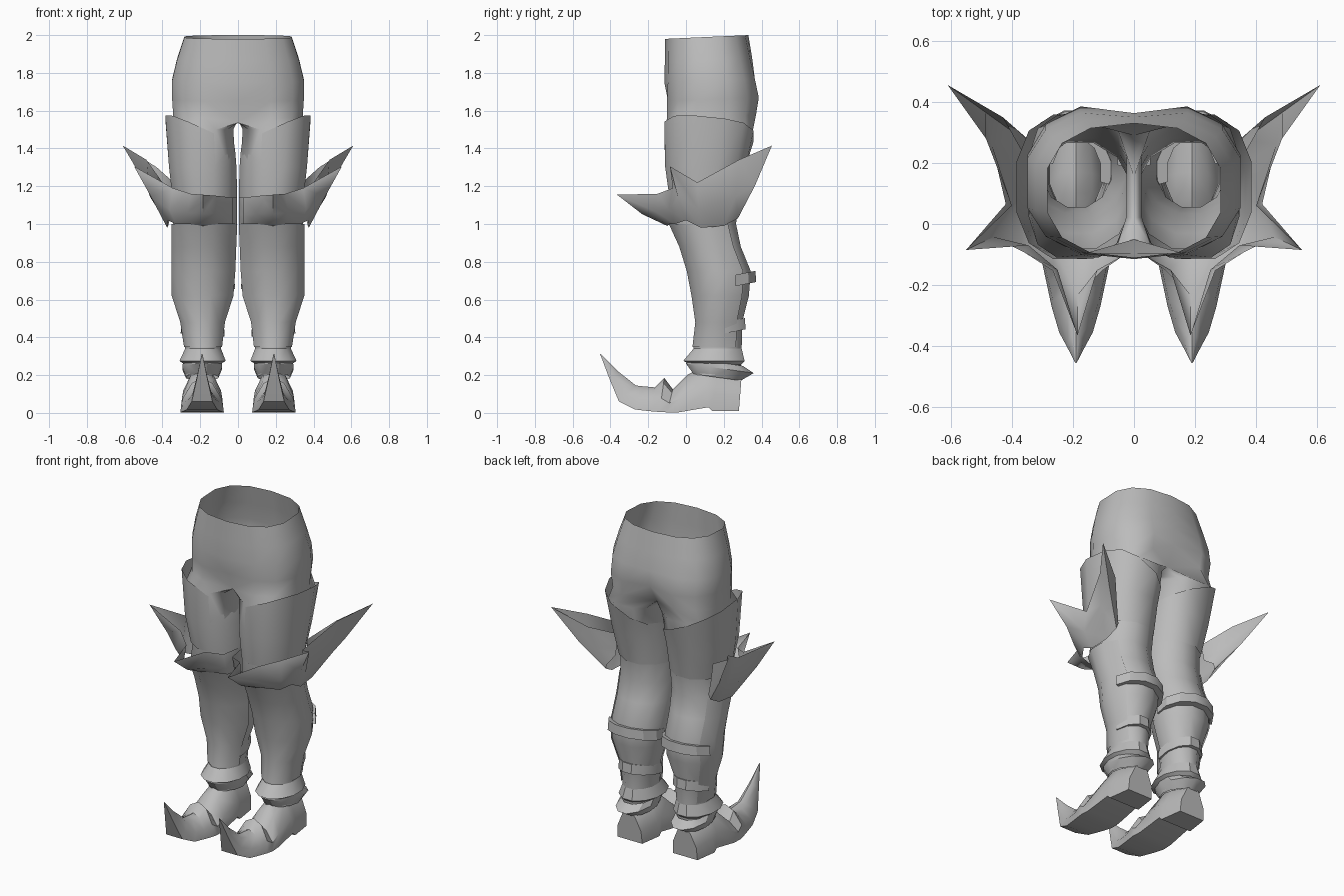
import bpy
import bmesh
from math import sin, cos, radians, copysign

cube = bpy.data.objects.get("Cube")
if cube:
    bpy.data.objects.remove(cube, do_unlink=True)

GREY = (0.5, 0.5, 0.5, 1)
metal = bpy.data.materials.new("plain_grey")
metal.use_nodes = True
metal.diffuse_color = GREY
metal.node_tree.nodes["Principled BSDF"].inputs["Base Color"].default_value = GREY


def loft(name, rings, closed=True, caps=False, angle=40):
    """Skin rings of equal length, mirrored to the other leg."""
    bm = bmesh.new()
    rows = [[bm.verts.new(p) for p in ring] for ring in rings]
    n = len(rows[0])
    for a, b in zip(rows, rows[1:]):
        for i in range(n if closed else n - 1):
            j = (i + 1) % n
            quad = (a[i], a[j], b[j], b[i])
            # Leave the body open along its centre plane
            if any(abs(v.co.x) > 1e-5 for v in quad):
                bm.faces.new(quad)
    if caps:
        bm.faces.new(rows[0])
        bm.faces.new(rows[-1])
    bmesh.ops.remove_doubles(bm, verts=bm.verts, dist=1e-5)
    loose = [v for v in bm.verts if not v.link_faces]
    bmesh.ops.delete(bm, geom=loose, context='VERTS')
    bmesh.ops.recalc_face_normals(bm, faces=bm.faces)
    mesh = bpy.data.meshes.new(name)
    bm.to_mesh(mesh)
    bm.free()
    mesh.materials.append(metal)
    obj = bpy.data.objects.new(name, mesh)
    bpy.context.collection.objects.link(obj)
    bpy.ops.object.select_all(action='DESELECT')
    obj.select_set(True)
    bpy.context.view_layer.objects.active = obj
    bpy.ops.object.shade_smooth_by_angle(angle=radians(angle))
    obj.modifiers.new("mirror", 'MIRROR').use_axis[0] = True


def squared(value, power):
    return copysign(abs(value) ** power, value)


def ring(z, x0, x1, y0, y1, grow=0.0, power=1.0):
    """Twelve-sided oval, from back round the outside to front and inside."""
    widest = 2 * cos(radians(15)) ** power
    rx, ry = (x1 - x0) / widest + grow, (y1 - y0) / widest + grow
    pts = []
    for k in range(12):
        a = radians(105 - 30 * k)
        pts.append(((x0 + x1) / 2 + rx * squared(cos(a), power),
                    (y0 + y1) / 2 + ry * squared(sin(a), power), z))
    return pts


def hip_ring(z, w, y0, y1, front_dent, back_dent, drop):
    """Half outline of the hips, closed by points on the centre plane."""
    pts = []
    cy, ry = (y0 + y1) / 2, (y1 - y0) / 2
    for k in range(8):
        a = radians(90 - 180 * k / 7)
        x = w * max(cos(a), 0) ** 0.85 if 0 < k < 7 else 0
        y = cy + ry * squared(sin(a), 0.75)
        pts.append([x, y, z - 0.01 * (y1 - y) / ry])
    pts[0][1] -= back_dent
    pts[7][1] += front_dent
    pts[0][2] -= drop * 0.8
    pts[7][2] -= drop * 0.8
    for k in range(1, 5):
        t = k / 5
        pts.append([0, pts[7][1] * (1 - t) + pts[0][1] * t, z - drop])
    return pts


# Hips and legs, one open-topped skin
hips = [
    hip_ring(2.0, 0.29, -0.11, 0.33, 0, 0, 0),
    hip_ring(1.88, 0.33, -0.112, 0.355, 0, 0.005, 0),
    hip_ring(1.77, 0.357, -0.115, 0.383, 0, 0.02, 0),
    hip_ring(1.67, 0.356, -0.12, 0.405, 0.025, 0.05, 0),
    hip_ring(1.58, 0.35, -0.12, 0.39, 0.07, 0.1, 0.03),
]
thigh = [
    ring(1.5, 0.025, 0.345, -0.11, 0.355, power=0.65),
    ring(1.3, 0.012, 0.335, -0.105, 0.31, power=0.85),
]
leg = [
    (1.15, 0.006, 0.33, -0.08, 0.28),
    (1.0, 0.01, 0.345, -0.085, 0.265),
    (0.88, 0.015, 0.345, -0.03, 0.29),
    (0.75, 0.02, 0.345, 0.01, 0.343),
    (0.62, 0.03, 0.345, 0.035, 0.333),
    (0.48, 0.075, 0.3, 0.055, 0.297),
    (0.35, 0.09, 0.28, 0.04, 0.295),
    (0.2, 0.1, 0.28, 0.04, 0.29),
]
loft("hips_and_legs", hips + thigh + [ring(*r) for r in leg], angle=60)

# Thigh guards with a rim that rises to the outside
rim = []
for x, y, z in ring(0, 0.016, 0.385, -0.115, 0.358, power=0.8):
    rise = max(0, min(1, (x - 0.02) / 0.33)) ** 0.7
    rim.append((x, y, 1.4 + 0.175 * rise - 0.2 * max(0, y - 0.12)))
loft("thigh_guards", [rim, ring(1.3, 0.008, 0.365, -0.11, 0.315, power=0.85),
                      ring(1.12, 0.004, 0.345, -0.085, 0.28)], angle=60)

# Knee guards: (upper rim, lower rim) pairs, the far points form three spikes
knee = [
    ((0.004, 0.06, 1.14), (0.006, 0.06, 1.0)),
    ((0.03, -0.1, 1.14), (0.03, -0.06, 1.0)),
    ((0.12, -0.15, 1.15), (0.11, -0.085, 1.0)),
    ((0.185, -0.365, 1.155), (0.185, -0.1, 0.99)),
    ((0.25, -0.15, 1.16), (0.26, -0.085, 1.0)),
    ((0.345, -0.07, 1.19), (0.33, -0.06, 1.0)),
    ((0.55, -0.085, 1.305), (0.37, 0, 1.02)),
    ((0.4, 0.06, 1.22), (0.375, 0.08, 0.98)),
    ((0.485, 0.28, 1.34), (0.37, 0.2, 0.99)),
    ((0.61, 0.455, 1.415), (0.36, 0.275, 1.03)),
    ((0.43, 0.35, 1.3), (0.35, 0.28, 1.06)),
    ((0.34, 0.19, 1.22), (0.33, 0.22, 1.1)),
]
bulge = []
for i, (top, low) in enumerate(knee):
    x, y, z = [(a + b) / 2 for a, b in zip(top, low)]
    # The shell swells between the spikes, but not across the inner knee
    swell = 0.16 if i in (2, 4, 5, 7, 8) else 0.0
    bulge.append((x + swell * (x - 0.185), y + swell * (y - 0.1), z - 0.02))
loft("knee_guards", [[p[0] for p in knee], bulge, [p[1] for p in knee]],
     closed=False, angle=60)

# Shin guards wrap the front of the lower leg
loft("shin_guards", [ring(*r, grow=0.006)[2:10] for r in leg[1:7]], closed=False, angle=60)


def strap(name, z, x0, x1, y1, tall):
    """Band round the back of the calf, with rims turned in."""
    rows = []
    for dz, grow in ((tall, -0.025), (tall, 0.01), (0, 0.014), (0, -0.025)):
        full = ring(z + dz, x0, x1, y1 - 0.27, y1, grow)
        back = full[9:] + full[:4]
        rows.append([(x, y, h + 0.2 * (y - y1 + 0.1)) for x, y, h in back])
    loft(name, rows, closed=False, angle=30)


strap("upper_calf_straps", 0.67, 0.03, 0.338, 0.358, 0.06)
strap("lower_calf_straps", 0.42, 0.085, 0.29, 0.302, 0.06)


# Ankle cuffs: a flared upper one over a lower one pointed at the back
def cuff(name, sizes, tilt):
    rows = [[(x, y, z - tilt * (y - 0.15)) for x, y, z in ring(*s)] for s in sizes]
    loft(name, rows, angle=30)


cuff("upper_ankle_cuffs", [(0.34, 0.09, 0.28, 0.04, 0.295),
                           (0.275, 0.065, 0.31, -0.015, 0.31),
                           (0.255, 0.1, 0.28, 0.03, 0.29)], 0)
cuff("lower_ankle_cuffs", [(0.27, 0.085, 0.29, 0.01, 0.3),
                           (0.24, 0.085, 0.295, 0, 0.358),
                           (0.19, 0.105, 0.275, 0.04, 0.29)], 0.14)

# Boots: (sole y, sole z, top y, top z, half width) from heel to curled toe
shape = [(-1, 0), (-0.95, 0.4), (-0.5, 0.85), (0, 1), (0.5, 0.85), (0.95, 0.4), (1, 0)]
boot = [
    (0.28, 0.01, 0.295, 0.2, 0.085),
    (0.14, 0.01, 0.17, 0.24, 0.105),
    (0.12, 0.03, 0.1, 0.25, 0.105),
    (-0.04, 0.003, 0.005, 0.2, 0.112),
    (-0.1, 0.003, -0.07, 0.125, 0.115),
    (-0.14, 0.005, -0.115, 0.185, 0.108),
    (-0.2, 0.01, -0.165, 0.135, 0.095),
    (-0.27, 0.018, -0.22, 0.14, 0.08),
    (-0.355, 0.06, -0.265, 0.145, 0.055),
    (-0.405, 0.18, -0.36, 0.22, 0.028),
    (-0.455, 0.312, -0.452, 0.313, 0.002),
]
rows = []
for y0, z0, y1, z1, w in boot:
    rows.append([(0.19 + w * u, y0 + (y1 - y0) * v, z0 + (z1 - z0) * v) for u, v in shape])
loft("boots", rows, caps=True, angle=35)
